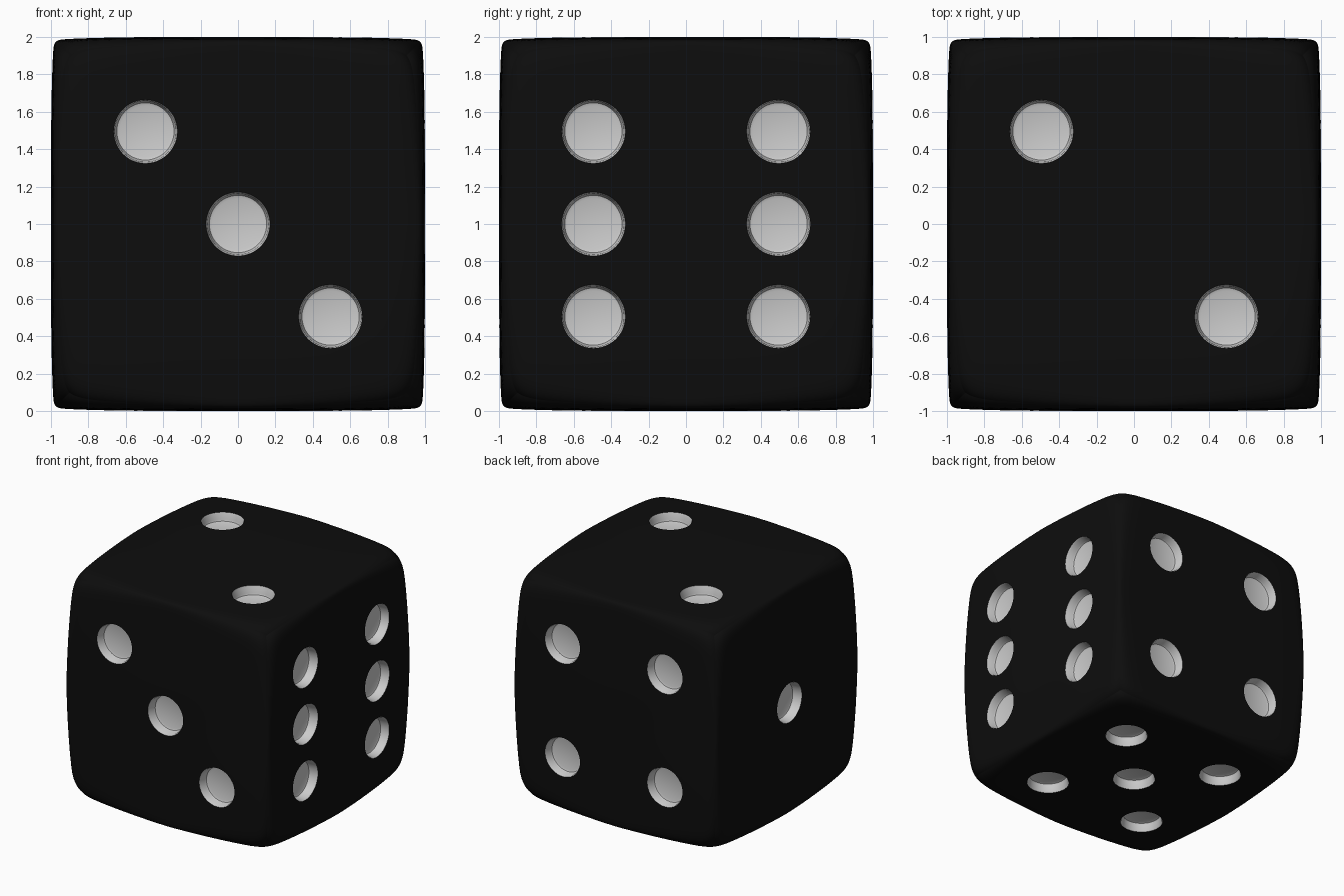
import bpy, bmesh, math
from mathutils import Vector, Matrix

if "Cube" in bpy.data.objects:
    bpy.data.objects.remove(bpy.data.objects["Cube"])


def material(name, v):
    m = bpy.data.materials.new(name)
    m.diffuse_color = (v, v, v, 1)
    m.use_nodes = True
    m.node_tree.nodes["Principled BSDF"].inputs["Base Color"].default_value = m.diffuse_color
    return m


black = material("black", 0.004)
grey = material("pip_grey", 0.8)


def add(name, bm, mat):
    me = bpy.data.meshes.new(name)
    bm.to_mesh(me)
    bm.free()
    me.materials.append(mat)
    ob = bpy.data.objects.new(name, me)
    bpy.context.collection.objects.link(ob)
    return ob


# Body: dense cube, tight edges that soften strongly towards the corners
bm = bmesh.new()
bmesh.ops.create_cube(bm, size=2)
bmesh.ops.subdivide_edges(bm, edges=bm.edges[:], cuts=47, use_grid_fill=True)
for v in bm.verts:
    q = Vector([math.sin(math.pi / 2 * max(-1, min(1, c))) for c in v.co])
    s = abs(q.x * q.y * q.z) ** 1.5
    n = 1 / (0.0167 + 0.058 * s)
    p = q * sum(abs(c) ** n for c in q) ** (-1 / n)
    f = [c ** 4 for c in p]
    v.co = [p[i] * (1 - 0.015 * (sum(f) - f[i])) for i in range(3)]
    v.co.z += 1
die = add("die_body", bm, black)

# Pips: shallow round wells with softened floors, one group per face
A = 0.495
R, DEPTH = 0.167, 0.08
PROFILE = [(R + 0.004, 0.1), (R + 0.004, 0.0), (R - 0.004, -0.012),
           (R - 0.008, -DEPTH + 0.02), (R - 0.014, -DEPTH + 0.006), (R - 0.03, -DEPTH)]
SIDES = 48
diag = [(-A, A), (A, -A)]
four = diag + [(A, A), (-A, -A)]
faces = [  # outward normal, horizontal axis, vertical axis, pip positions
    ((0, -1, 0), (1, 0, 0), (0, 0, 1), diag + [(0, 0)]),
    ((1, 0, 0), (0, 1, 0), (0, 0, 1), four + [(-A, 0), (A, 0)]),
    ((0, 0, 1), (1, 0, 0), (0, 1, 0), diag),
    ((-1, 0, 0), (0, 1, 0), (0, 0, 1), [(0, 0)]),
    ((0, 1, 0), (1, 0, 0), (0, 0, 1), four),
    ((0, 0, -1), (1, 0, 0), (0, 1, 0), four + [(0, 0)]),
]
bm = bmesh.new()
for normal, right, up, spots in faces:
    n, r, u = Vector(normal), Vector(right), Vector(up)
    for a, b in spots:
        centre = Vector((0, 0, 1)) + n * 0.998 + r * a + u * b
        rings = []
        for rad, h in PROFILE:
            rings.append([bm.verts.new(centre + n * h
                          + r * rad * math.cos(2 * math.pi * i / SIDES)
                          + u * rad * math.sin(2 * math.pi * i / SIDES)) for i in range(SIDES)])
        for lo, hi in zip(rings, rings[1:]):
            for i in range(SIDES):
                j = (i + 1) % SIDES
                bm.faces.new((lo[i], lo[j], hi[j], hi[i]))
        bm.faces.new(rings[0])
        bm.faces.new(rings[-1])
bmesh.ops.recalc_face_normals(bm, faces=bm.faces[:])
cutter = add("pip_cutter", bm, grey)
cutter.hide_render = True

# Carve the wells; they keep the grey material of the cutter
mod = die.modifiers.new("pips", 'BOOLEAN')
mod.operation = 'DIFFERENCE'
mod.object = cutter
mod.solver = 'EXACT'
mod.material_mode = 'TRANSFER'
bpy.context.view_layer.objects.active = die
die.select_set(True)
bpy.ops.object.modifier_apply(modifier="pips")
bpy.data.objects.remove(cutter)
bpy.ops.object.shade_smooth_by_angle(angle=math.radians(35))
